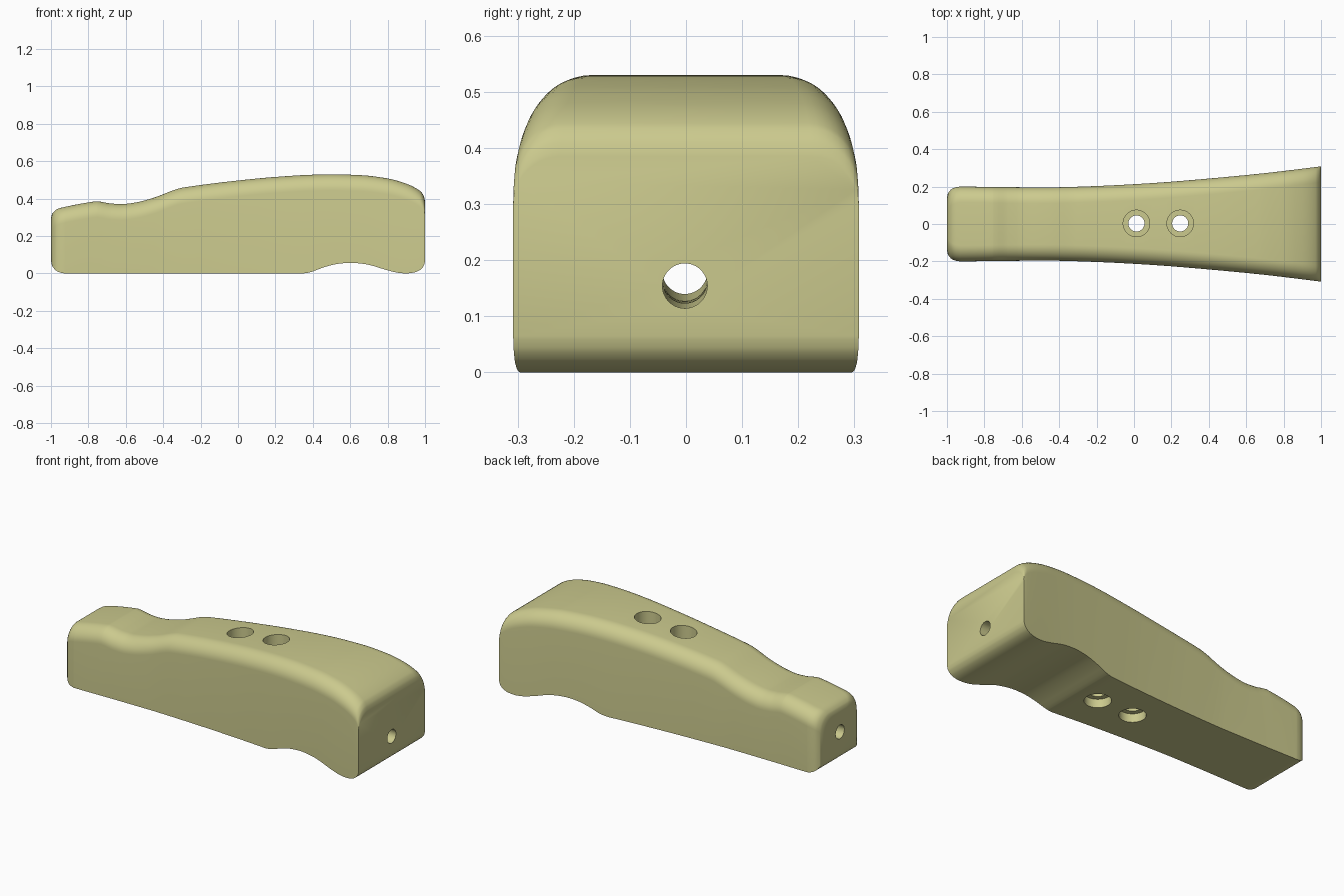
import bpy, bmesh, math
from mathutils import Vector

if "Cube" in bpy.data.objects:
    bpy.data.objects.remove(bpy.data.objects["Cube"])

# Profile curves along the length: (x, value)
TOP = [(-1, .295), (-.995, .317), (-.98, .335), (-.96, .347), (-.93, .355), (-.78, .383),
       (-.755, .386), (-.73, .383), (-.68, .374), (-.62, .371), (-.55, .379), (-.45, .405),
       (-.31, .456), (-.27, .463), (0, .497), (.2, .516), (.4, .528), (.5, .53), (.65, .526),
       (.8, .508), (.9, .48), (.95, .457), (.98, .435), (.995, .41), (1, .385)]
BOTTOM = [(-1, .07), (-.995, .045), (-.98, .022), (-.96, .008), (-.925, 0), (.34, 0), (.38, .005),
          (.45, .03), (.53, .051), (.6, .057), (.68, .05), (.8, .017), (.86, .003), (.9, 0),
          (.95, .007), (.98, .024), (.995, .045), (1, .065)]
HALF_WIDTH = [(-1, .14), (-.995, .163), (-.98, .183), (-.96, .194), (-.93, .2), (-.7, .197),
              (-.45, .196), (-.2, .203), (.1, .219), (.4, .243), (.7, .272), (1, .308)]


def smooth(table, x):
    """Monotone cubic interpolation through a table."""
    n = len(table)
    slope = [(table[i + 1][1] - table[i][1]) / (table[i + 1][0] - table[i][0]) for i in range(n - 1)]

    def tangent(i):
        if i == 0 or i == n - 1:
            return slope[0 if i == 0 else -1]
        a, b = slope[i - 1], slope[i]
        return 2 * a * b / (a + b) if a * b > 0 else 0

    i = max(k for k in range(n - 1) if table[k][0] <= x + 1e-9)
    h = table[i + 1][0] - table[i][0]
    t = (x - table[i][0]) / h
    return ((2 * t**3 - 3 * t**2 + 1) * table[i][1] + (t**3 - 2 * t**2 + t) * h * tangent(i)
            + (3 * t**2 - 2 * t**3) * table[i + 1][1] + (t**3 - t**2) * h * tangent(i + 1))


def section(x, radius=.085, steps=10):
    """Cross-section with square bottom corners and rounded top edges."""
    w, top, low = smooth(HALF_WIDTH, x), smooth(TOP, x), smooth(BOTTOM, x)
    right = [(w, low)]
    for k in range(steps + 1):
        a = math.pi / 2 * k / steps
        right.append((w - radius + radius * math.cos(a), top - radius + radius * math.sin(a)))
    return [(x, y, z) for y, z in right] + [(x, -y, z) for y, z in reversed(right)]


# Carved body lofted through the cross-sections
stations = {round(-1 + .025 * i, 4) for i in range(81)}
stations |= {x for table in (TOP, BOTTOM) for x, _ in table}
stations |= {s * v for s in (-1, 1) for v in (.9985, .99, .97)}
bm = bmesh.new()
rings = [[bm.verts.new(p) for p in section(x)] for x in sorted(stations)]
for a, b in zip(rings, rings[1:]):
    for i in range(len(a)):
        j = (i + 1) % len(a)
        bm.faces.new((a[i], a[j], b[j], b[i]))
bm.faces.new(rings[0])
bm.faces.new(rings[-1])
bmesh.ops.recalc_face_normals(bm, faces=bm.faces)
mesh = bpy.data.meshes.new("carved_body")
bm.to_mesh(mesh)
bm.free()
body = bpy.data.objects.new("carved_body", mesh)
bpy.context.collection.objects.link(body)

olive = bpy.data.materials.new("pale olive")
olive.diffuse_color = (.60, .59, .27, 1)
olive.use_nodes = True
olive.node_tree.nodes["Principled BSDF"].inputs["Base Color"].default_value = olive.diffuse_color
mesh.materials.append(olive)


def drill(start, end, radius):
    """Cut a round hole between two points."""
    start, end = Vector(start), Vector(end)
    axis = end - start
    bpy.ops.mesh.primitive_cylinder_add(vertices=48, radius=radius, depth=axis.length,
                                        location=(start + end) / 2,
                                        rotation=axis.to_track_quat('Z', 'Y').to_euler())
    cutter = bpy.context.object
    cutter.name = "drill_cutter"
    cutter.hide_render = True
    cutter.data.materials.append(olive)
    mod = body.modifiers.new("hole", 'BOOLEAN')
    mod.operation, mod.solver, mod.object = 'DIFFERENCE', 'EXACT', cutter
    bpy.context.view_layer.objects.active = body
    bpy.ops.object.modifier_apply(modifier=mod.name)
    bpy.data.objects.remove(cutter, do_unlink=True)


# Two bolt holes, counterbored from above and below
for x in (.013, .247):
    drill((x, .003, -.1), (x, .003, .7), .043)
    drill((x, .003, .36), (x, .003, .7), .071)
    drill((x, .003, -.1), (x, .003, .05), .071)

# Slightly sloping bore through the whole length
drill((-1.1, -.002, .181), (1.1, -.002, .153), .04)

# Smooth shading with sharp rims
bpy.ops.object.select_all(action='DESELECT')
body.select_set(True)
bpy.context.view_layer.objects.active = body
bpy.ops.object.shade_smooth_by_angle(angle=math.radians(30))
